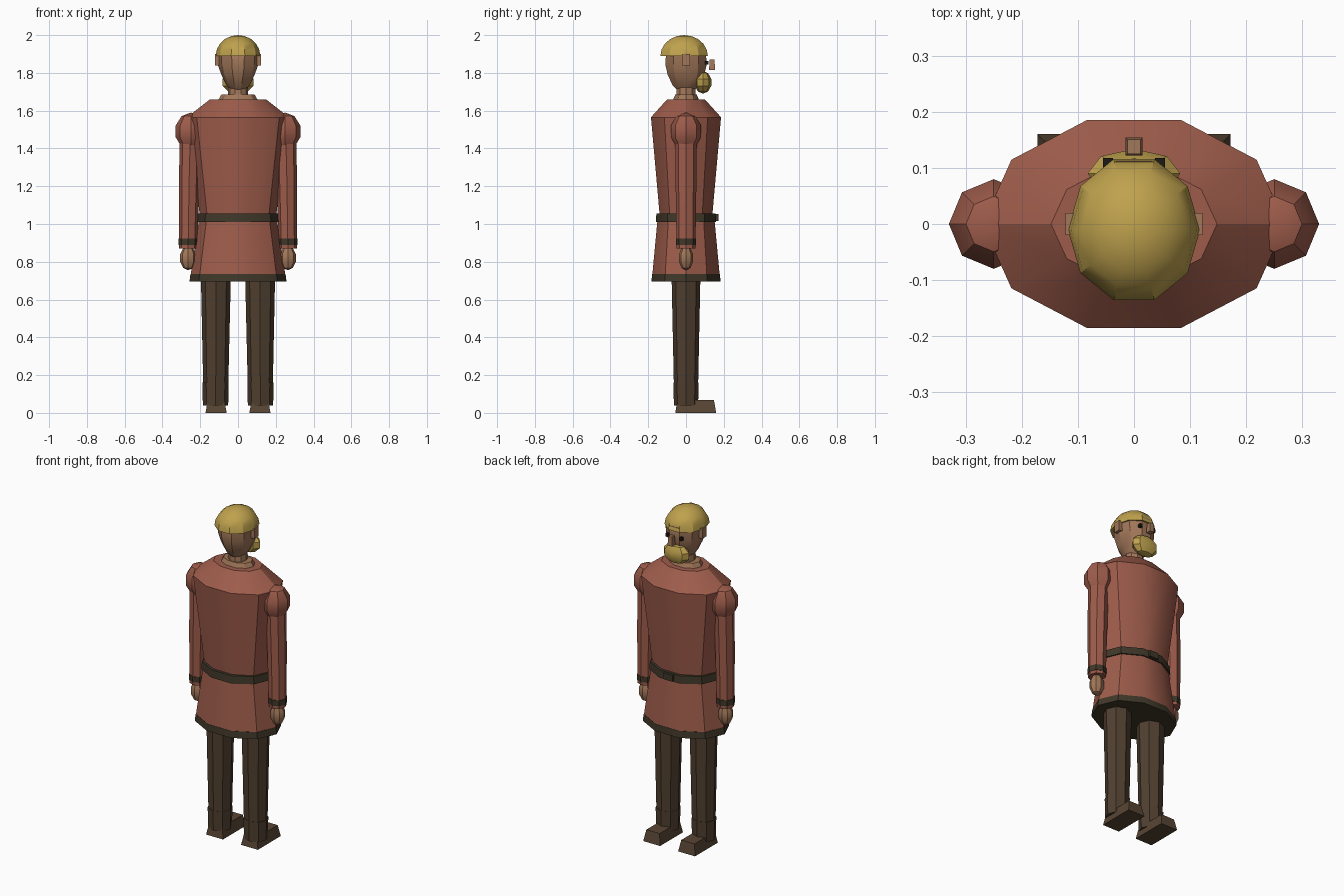
import bpy, bmesh, math
from mathutils import Vector

cube = bpy.data.objects.get("Cube")
if cube:
    bpy.data.objects.remove(cube, do_unlink=True)


def material(name, r, g, b):
    m = bpy.data.materials.new(name)
    m.use_nodes = True
    m.diffuse_color = (r, g, b, 1)
    bsdf = next(n for n in m.node_tree.nodes if n.type == 'BSDF_PRINCIPLED')
    bsdf.inputs["Base Color"].default_value = (r, g, b, 1)
    bsdf.inputs["Roughness"].default_value = 0.9
    return m


coat = material("russet cloth", .34, .107, .07)
skin = material("skin", .36, .185, .10)
hair = material("blond hair", .52, .36, .075)
trim = material("dark trim", .050, .038, .022)
trouser = material("brown trousers", .078, .049, .028)
leather = material("shoe leather", .098, .060, .034)
black = material("eye black", .012, .010, .008)


def finish(bm, name, mat):
    bmesh.ops.remove_doubles(bm, verts=bm.verts[:], dist=1e-5)
    bmesh.ops.recalc_face_normals(bm, faces=bm.faces[:])
    mesh = bpy.data.meshes.new(name)
    bm.to_mesh(mesh)
    bm.free()
    mesh.materials.append(mat)
    ob = bpy.data.objects.new(name, mesh)
    bpy.context.collection.objects.link(ob)
    bpy.ops.object.select_all(action='DESELECT')
    ob.select_set(True)
    bpy.context.view_layer.objects.active = ob
    bpy.ops.object.shade_smooth_by_angle(angle=math.radians(30))
    return ob


def loft(name, mat, rings, sides, phase=0):
    """Skin elliptical rings given as (z, rx, ry, cx, cy)."""
    bm = bmesh.new()
    loops = []
    for ring in rings:
        z, rx, ry, cx, cy = (tuple(ring) + (0, 0))[:5]
        turn = [phase + math.tau * i / sides for i in range(sides)]
        loops.append([bm.verts.new((cx + rx * math.cos(a), cy + ry * math.sin(a), z)) for a in turn])
    for low, high in zip(loops, loops[1:]):
        for i in range(sides):
            j = (i + 1) % sides
            bm.faces.new((low[i], low[j], high[j], high[i]))
    for ring, loop in ((rings[0], loops[0]), (rings[-1], loops[-1])):
        if ring[1] > 0:
            bm.faces.new(loop)
    return finish(bm, name, mat)


def ball(name, mat, centre, radii, sides, bands, start=-90):
    """Faceted ellipsoid, or a dome when start is 0."""
    rings = []
    for i in range(bands + 1):
        a = math.radians(start + (90 - start) * i / bands)
        r = 0 if abs(math.cos(a)) < 1e-6 else math.cos(a)
        rings.append((centre[2] + radii[2] * math.sin(a), radii[0] * r, radii[1] * r, centre[0], centre[1]))
    return loft(name, mat, rings, sides)


def box(name, mat, low, high, taper=0):
    """Box between two corners; taper pulls in the top edges."""
    bm = bmesh.new()
    bmesh.ops.create_cube(bm, size=1)
    low, high = Vector(low), Vector(high)
    mid, size = (low + high) / 2, high - low
    for v in bm.verts:
        top = v.co.z > 0
        v.co = Vector((v.co.x * size.x, v.co.y * size.y, v.co.z * size.z)) + mid
        if top:
            v.co.x -= math.copysign(taper, v.co.x - mid.x)
            v.co.y -= math.copysign(taper, v.co.y - mid.y)
    return finish(bm, name, mat)


# Tunic, belt and hem
loft("tunic_body", coat, [(1.03, .20, .145), (1.565, .27, .195), (1.66, .148, .105)], 10)
loft("tunic_skirt", coat, [(.735, .25, .187), (1.03, .205, .158)], 10)
loft("skirt_hem", trim, [(.695, .257, .192), (.735, .252, .189)], 10)
loft("belt", trim, [(1.01, .216, .168), (1.055, .212, .165)], 10)
box("belt_buckle", trim, (-.03, .15, 1.015), (.03, .172, 1.052))

# Neck and head
loft("neck_opening", skin, [(1.65, .108, .075), (1.685, .088, .060)], 10)
loft("neck", skin, [(1.67, .055, .055), (1.76, .05, .05)], 10)
loft("head", skin, [(1.705, .035, .045), (1.735, .062, .075), (1.79, .088, .102),
                    (1.84, .106, .114), (1.90, .108, .112), (1.95, .07, .08)], 10)
ball("hair_cap", hair, (0, -.01, 1.89), (.118, .132, .11), 10, 5, start=0)
ball("beard", hair, (0, .09, 1.75), (.087, .046, .06), 8, 5)
box("forehead_strip", skin, (-.033, .095, 1.903), (.033, .112, 1.916))
box("nose", skin, (-.015, .122, 1.815), (.015, .154, 1.87), taper=.003)

# Paired parts: the model faces +y here, so x > 0 is tagged by side of the frame
for s, tag in ((1, "left"), (-1, "right")):
    box(tag + "_ear", skin, (s * .11 - .012, -.02, 1.84), (s * .11 + .012, .02, 1.90))
    box(tag + "_eye", black, (s * .046 - .009, .10, 1.845), (s * .046 + .009, .118, 1.863))
    # Arm, cuff and hand
    ball(tag + "_shoulder", coat, (s * .25, 0, 1.49), (.084, .084, .10), 8, 5)
    loft(tag + "_sleeve", coat, [(.87, .048, .05, s * .264), (1.22, .054, .055, s * .259),
                                 (1.50, .055, .058, s * .252)], 8)
    loft(tag + "_cuff", trim, [(.888, .051, .053, s * .264), (.922, .051, .053, s * .264)], 8)
    ball(tag + "_hand", skin, (s * .264, 0, .82), (.044, .039, .065), 8, 5)
    # Leg, boot shaft and shoe
    loft(tag + "_leg", trouser, [(.04, .064, .062, s * .118), (.80, .081, .078, s * .117)], 8)
    loft(tag + "_boot_shaft", trouser, [(.04, .067, .064, s * .119), (.16, .070, .067, s * .119)], 8)
    box(tag + "_shoe", leather, (s * .116 - .056, -.057, 0), (s * .116 + .056, .16, .067), taper=.012)
